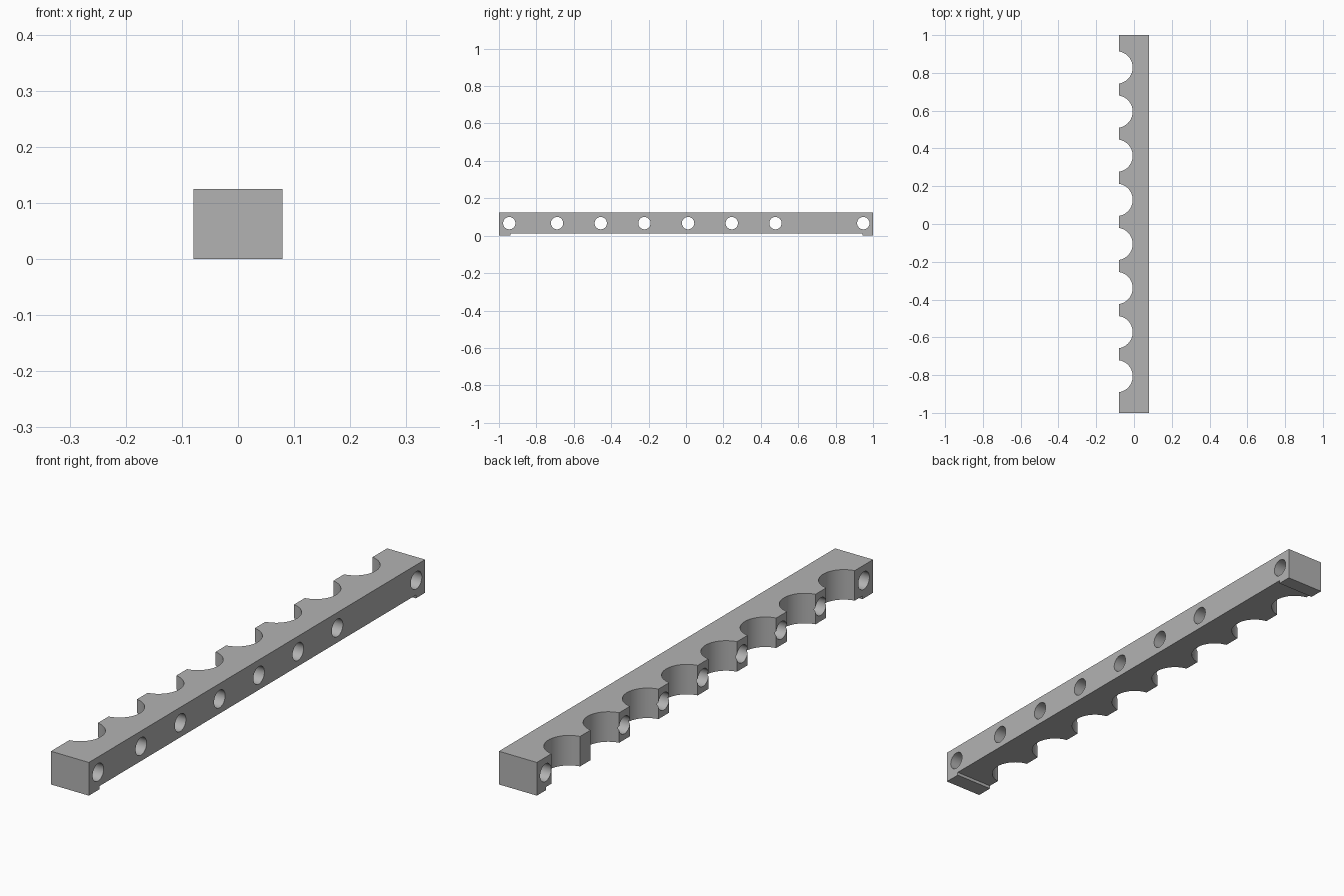
import bpy, bmesh, math

if "Cube" in bpy.data.objects:
    bpy.data.objects.remove(bpy.data.objects["Cube"])

X, TOP, FOOT = 0.079, 0.125, 0.012

grey = bpy.data.materials.new("plain grey")
grey.diffuse_color = (0.45, 0.45, 0.45, 1)
grey.use_nodes = True
grey.node_tree.nodes["Principled BSDF"].inputs["Base Color"].default_value = grey.diffuse_color


def make_object(name, bm):
    bmesh.ops.recalc_face_normals(bm, faces=bm.faces)
    mesh = bpy.data.meshes.new(name)
    bm.to_mesh(mesh)
    bm.free()
    mesh.materials.append(grey)
    ob = bpy.data.objects.new(name, mesh)
    bpy.context.collection.objects.link(ob)
    return ob


def cut(target, cutter):
    mod = target.modifiers.new("cut", 'BOOLEAN')
    mod.operation, mod.solver, mod.object = 'DIFFERENCE', 'EXACT', cutter
    bpy.context.view_layer.objects.active = target
    bpy.ops.object.modifier_apply(modifier=mod.name)
    bpy.data.objects.remove(cutter)


# Bar outline seen from above, with eight round scallops along the left edge
R, CX, PITCH, FIRST = 0.086, -0.093, 0.2335, -0.806
half = math.acos((-X - CX) / R)
outline = [(X, 1), (X, -1), (-X, -1)]
for i in range(8):
    cy = FIRST + i * PITCH
    for k in range(33):
        a = -half + 2 * half * k / 32
        outline.append((CX + R * math.cos(a), cy + R * math.sin(a)))
outline.append((-X, 1))

bm = bmesh.new()
base = bm.faces.new([bm.verts.new((x, y, 0)) for x, y in outline])
up = bmesh.ops.extrude_face_region(bm, geom=[base])["geom"]
bmesh.ops.translate(bm, vec=(0, 0, TOP),
                    verts=[g for g in up if isinstance(g, bmesh.types.BMVert)])
bar = make_object("scalloped_bar", bm)

# Shallow relief under the bar leaves a foot at each end
bm = bmesh.new()
bmesh.ops.create_cube(bm, size=1)
for v in bm.verts:
    v.co = (v.co.x, 0.945 if v.co.y > 0 else -0.937, FOOT if v.co.z > 0 else -0.1)
relief = make_object("relief_cutter", bm)
relief.hide_render = True
cut(bar, relief)

# Round holes through both ends and through each tooth between scallops
holes = [-0.945, 0.948] + [FIRST + (i + 0.5) * PITCH for i in range(7)]
bm = bmesh.new()
for y in holes:
    r = bmesh.ops.create_cone(bm, cap_ends=True, segments=40,
                              radius1=0.033, radius2=0.033, depth=0.4)
    for v in r["verts"]:
        v.co = (v.co.z, y + v.co.y, 0.067 + v.co.x)
hole_cutter = make_object("hole_cutter", bm)
hole_cutter.hide_render = True
cut(bar, hole_cutter)

# Smooth the curved walls while keeping the edges crisp
bar.select_set(True)
bpy.context.view_layer.objects.active = bar
bpy.ops.object.shade_smooth_by_angle(angle=math.radians(30))
